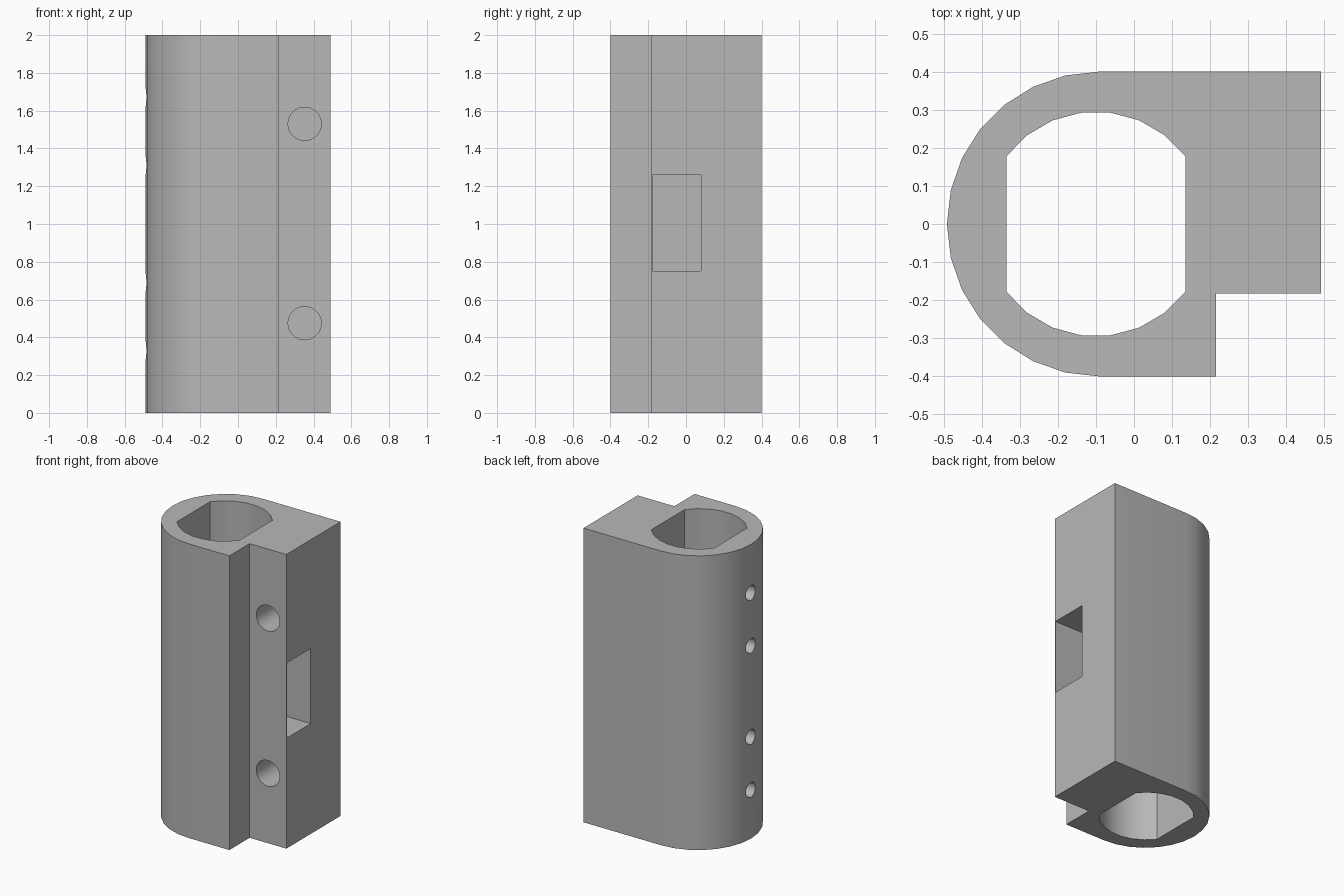
import bpy, bmesh
from math import sin, cos, pi, atan2, hypot
from mathutils import Matrix, Vector

cube = bpy.data.objects.get("Cube")
if cube:
    bpy.data.objects.remove(cube, do_unlink=True)

grey = bpy.data.materials.new("plain grey")
grey.use_nodes = True
colour = (0.48, 0.48, 0.48, 1)
grey.diffuse_color = colour
grey.node_tree.nodes["Principled BSDF"].inputs["Base Color"].default_value = colour


def finish(name, bm):
    bmesh.ops.recalc_face_normals(bm, faces=bm.faces)
    mesh = bpy.data.meshes.new(name)
    bm.to_mesh(mesh)
    bm.free()
    mesh.materials.append(grey)
    obj = bpy.data.objects.new(name, mesh)
    bpy.context.collection.objects.link(obj)
    return obj


def prism(name, outline, z0, z1):
    bm = bmesh.new()
    face = bm.faces.new([bm.verts.new((x, y, z0)) for x, y in outline])
    ext = bmesh.ops.extrude_face_region(bm, geom=[face])
    top = [v for v in ext["geom"] if isinstance(v, bmesh.types.BMVert)]
    bmesh.ops.translate(bm, verts=top, vec=(0, 0, z1 - z0))
    return finish(name, bm)


def drill(name, start, end, radius, sides=32):
    a, b = Vector(start), Vector(end)
    turn = (b - a).to_track_quat('Z', 'Y').to_matrix().to_4x4()
    bm = bmesh.new()
    bmesh.ops.create_cone(bm, cap_ends=True, segments=sides, radius1=radius, radius2=radius,
                          depth=(b - a).length, matrix=Matrix.Translation((a + b) / 2) @ turn)
    return finish(name, bm)


def arc(cx, radius, start, end, steps):
    angles = [start + (end - start) * i / steps for i in range(steps + 1)]
    return [(cx + radius * cos(t), radius * sin(t)) for t in angles]


# Body: rounded left side, square right side with a front corner step
body = prism("clamp_body", arc(-0.091, 0.4, pi / 2, 3 * pi / 2, 14)
             + [(0.215, -0.4), (0.215, -0.182), (0.491, -0.182), (0.491, 0.4)], 0, 2)

# Bore: round front and back, flat on both sides
corner = atan2(0.178, 0.235)
radius = hypot(0.178, 0.235)
bore = (arc(-0.1, radius, corner, pi - corner, 7)
        + arc(-0.1, radius, pi + corner, 2 * pi - corner, 7))
cutters = [prism("bore_cutter", bore, -0.1, 2.1)]

# Pocket in the right side, behind a very thin front wall
cutters.append(prism("pocket_cutter", [(0.24, -0.177), (0.6, -0.177),
                                       (0.6, 0.08), (0.24, 0.08)], 0.75, 1.26))

# Blind bolt holes in the step, and small holes through the rounded wall
for z in (0.475, 1.53):
    cutters.append(drill("bolt_hole_cutter", (0.353, -0.3, z), (0.353, 0.24, z), 0.088))
for offset in (0.31, 0.67):
    for z in (1 - offset, 1 + offset):
        cutters.append(drill("side_hole_cutter", (-0.6, 0, z), (-0.2, 0, z), 0.05))

# Cut everything and bake the result
for cutter in cutters:
    cutter.hide_render = True
    mod = body.modifiers.new(cutter.name, 'BOOLEAN')
    mod.operation = 'DIFFERENCE'
    mod.solver = 'EXACT'
    mod.object = cutter
bpy.ops.object.select_all(action='DESELECT')
body.select_set(True)
bpy.context.view_layer.objects.active = body
for mod in list(body.modifiers):
    bpy.ops.object.modifier_apply(modifier=mod.name)
for cutter in cutters:
    bpy.data.objects.remove(cutter, do_unlink=True)
bpy.ops.object.shade_smooth_by_angle(angle=pi / 7)
